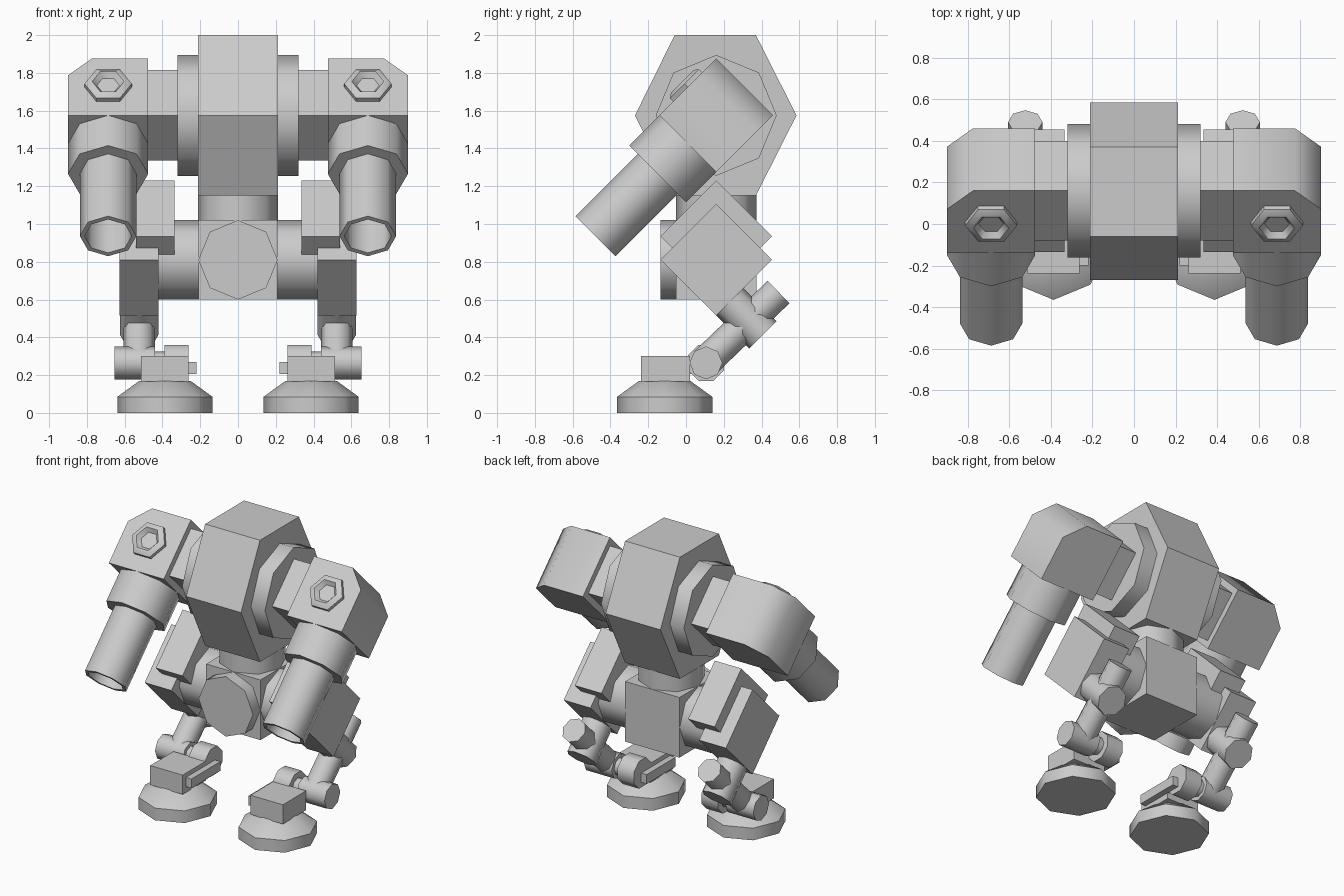
import bpy, bmesh, math
from mathutils import Vector as V

if "Cube" in bpy.data.objects:
    bpy.data.objects.remove(bpy.data.objects["Cube"])

grey = bpy.data.materials.new("light_grey")
grey.diffuse_color = (0.6, 0.6, 0.6, 1)
grey.use_nodes = True
grey.node_tree.nodes["Principled BSDF"].inputs["Base Color"].default_value = grey.diffuse_color

X, Y, Z = V((1, 0, 0)), V((0, 1, 0)), V((0, 0, 1))
D = V((0, -1, -1)).normalized()   # along the arm, forward and down
U = V((0, -1, 1)).normalized()    # out of the arm's upper face


def finish(name, bm, mirror):
    bmesh.ops.recalc_face_normals(bm, faces=bm.faces)
    me = bpy.data.meshes.new(name)
    bm.to_mesh(me)
    bm.free()
    me.materials.append(grey)
    for p in me.polygons:
        p.use_smooth = True
    me.set_sharp_from_angle(angle=math.radians(50))
    ob = bpy.data.objects.new(name, me)
    bpy.context.collection.objects.link(ob)
    if mirror:
        ob.modifiers.new("mirror", 'MIRROR')


def lathe(name, origin, axis, ref, stations, n=8, turn=0.0, mirror=True):
    """Rings of n points at (distance, radius) along an axis, capped at both ends."""
    bm = bmesh.new()
    o, a, r1 = V(origin), V(axis).normalized(), V(ref).normalized()
    r2 = a.cross(r1)
    rings = []
    for t, r in stations:
        angles = [math.tau * (i + turn) / n for i in range(n)]
        rings.append([bm.verts.new(o + a * t + (r1 * math.cos(w) + r2 * math.sin(w)) * r)
                      for w in angles])
    for p, q in zip(rings, rings[1:]):
        for i in range(n):
            j = (i + 1) % n
            bm.faces.new((p[i], p[j], q[j], q[i]))
    bm.faces.new(rings[0])
    bm.faces.new(rings[-1])
    finish(name, bm, mirror)


def extrude(name, pts, origin, ax, ay, depth, mirror=True):
    """Flat outline in the ax, ay plane pushed along the depth vector."""
    bm = bmesh.new()
    o = V(origin)
    f = bm.faces.new([bm.verts.new(o + ax * a + ay * b) for a, b in pts])
    top = bmesh.ops.extrude_face_region(bm, geom=[f])["geom"]
    bmesh.ops.translate(bm, vec=depth,
                        verts=[v for v in top if isinstance(v, bmesh.types.BMVert)])
    finish(name, bm, mirror)


def slab(name, pts, x0, x1, mirror=True):
    extrude(name, pts, (x0, 0, 0), Y, Z, X * (x1 - x0), mirror)


def rect(y0, y1, z0, z1):
    return [(y0, z0), (y1, z0), (y1, z1), (y0, z1)]


def diamond(y, z, h):
    return [(y, z + h), (y + h, z), (y, z - h), (y - h, z)]


# Torso and its side discs
slab("torso", [(-.27, 1.575), (-.06, 2), (.37, 2), (.585, 1.575), (.37, 1.15), (-.06, 1.15)],
     -.212, .212, False)
lathe("torso_disc", (0, .16, 1.575), X, Z, [(.2, 0.32), (.32, .32)])

# Waist, pelvis and hips
lathe("waist", (0, .16, 0), Z, X, [(1.0, .212), (1.16, .212)], mirror=False)
slab("pelvis", rect(-.052, .372, .6, 1.02), -.21, .21, False)
lathe("pelvis_disc", (0, -.135, .81), Y, Z, [(0, .21), (.1, .21)], mirror=False)
lathe("hip", (0, .16, .81), X, Z, [(.2, .21), (.43, .21)])

# Shoulders and arms
slab("shoulder_link", diamond(.16, 1.575, .24), .31, .48)
arm = V((.6875, .16, 1.575))
s = .2123
extrude("arm_block", [(-s, s), (-s, -s), (s - .125, -s), (s, -s + .125), (s, s)],
        arm - U * s, X, D, U * 2 * s)
lathe("arm_collar", arm, D, X, [(.2, s), (.438, s)])
lathe("arm_barrel", arm, D, X, [(.42, .15), (.904, .15), (.904, .125), (.5, .125)])
lathe("arm_bolt", arm + U * s, U, X,
      [(-.01, .125), (.025, .125), (.042, .098), (.042, .085), (.012, .06)], n=6)

# Thighs
slab("thigh", diamond(.16, .81, .295), .42, .627)
slab("thigh_plate", diamond(.16, .935, .295), .335, .54)
lathe("knee_collar", (.523, .235, .585), (0, 1, -1), X, [(-.02, .102), (.243, .102)])

# Shins and ankles
shin = V((0, .39, .375))
lathe("shin", (.523, .1, .265), shin, X, [(0, .083), (shin.length, .083)])
ankle = (0, .106, .265)
lathe("ankle", ankle, X, Z, [(.44, .087), (.655, .087)])
lathe("ankle_axle", ankle, X, Z, [(.37, .06), (.46, .06)])
lathe("ankle_disc", ankle, X, Z, [(.262, .103), (.388, .103)], turn=.5)

# Feet
lathe("foot_pad", (.387, -.113, 0), Z, X, [(0, .252), (.085, .252), (.17, .135)])
slab("foot_block", rect(-.237, .02, .165, .3), .262, .513)
slab("foot_bar", rect(-.2, .12, .205, .27), .22, .27)
